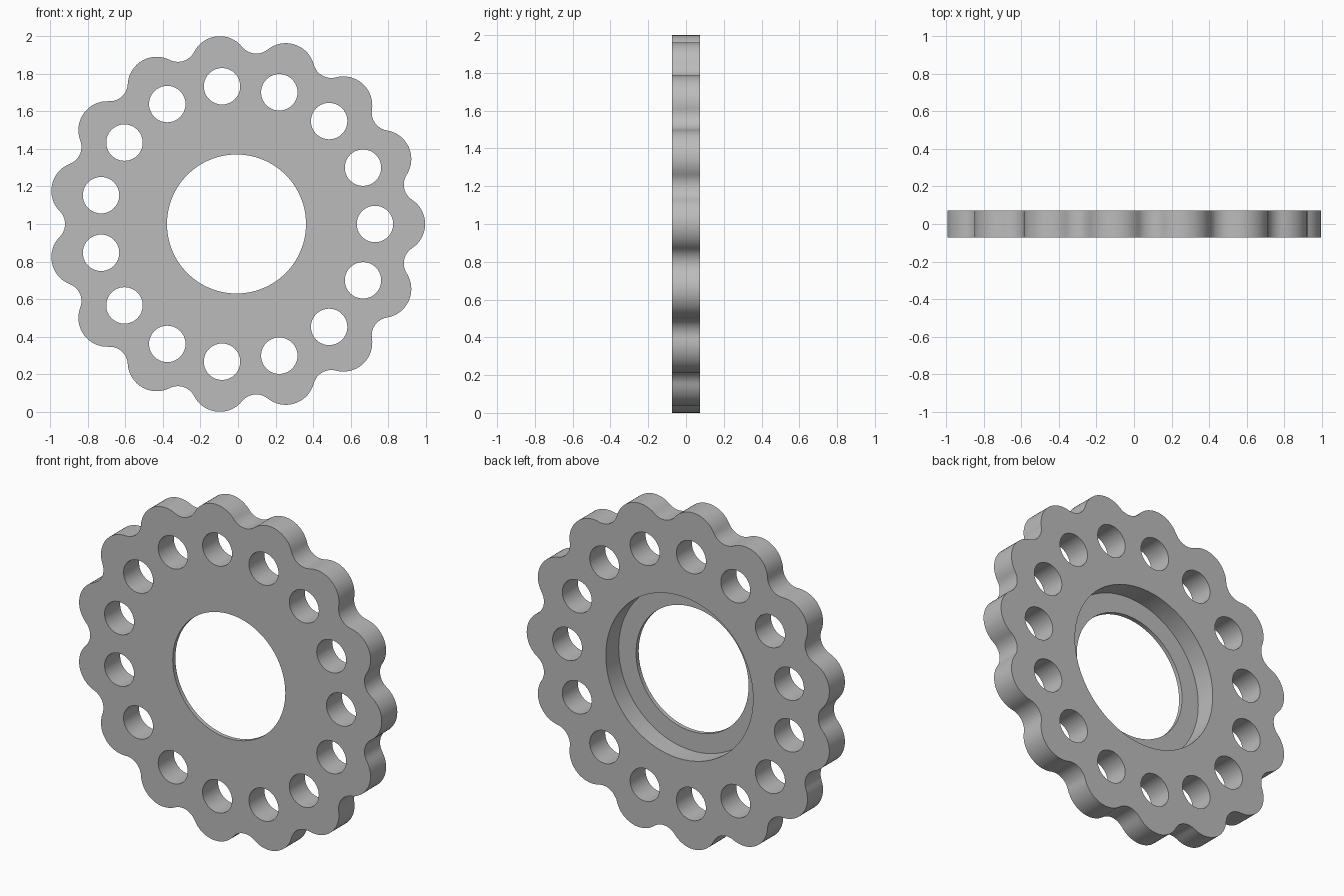
import bpy, bmesh
from math import sin, cos, atan2, hypot, pi, radians

cube = bpy.data.objects.get("Cube")
if cube:
    bpy.data.objects.remove(cube, do_unlink=True)

# Dimensions
COUNT = 15
STEP = 2 * pi / COUNT
CX, CZ = -0.008, 1.0
FRONT, BACK = -0.073, 0.073
FLOOR = FRONT + 0.025          # floor of the rear recess
BORE_R, RECESS_R = 0.37, 0.484
BOLT_D, BOLT_R = 0.737, 0.097
LOBE_D, LOBE_R = 0.85, 0.154
VALLEY_D = 1.009               # centres of the concave arcs between lobes


def arc(dist, angle, radius, start, end, n):
    """Points on an arc whose centre lies at polar position (dist, angle)."""
    return [(CX + dist * cos(angle) + radius * cos(start + (end - start) * i / n),
             CZ + dist * sin(angle) + radius * sin(start + (end - start) * i / n))
            for i in range(n)]


def circle(dist, angle, radius, n):
    return arc(dist, angle, radius, 0, 2 * pi, n)


def scalloped_outline():
    """Convex lobes joined by tangent concave arcs."""
    dx = VALLEY_D * cos(STEP / 2) - LOBE_D
    dz = VALLEY_D * sin(STEP / 2)
    phi, valley_r = atan2(dz, dx), hypot(dx, dz) - LOBE_R
    pts = []
    for i in range(COUNT):
        a = i * STEP
        pts += arc(LOBE_D, a, LOBE_R, a - phi, a + phi, 16)
        pts += arc(VALLEY_D, a + STEP / 2, valley_r,
                   a + phi + pi, a + STEP - phi + pi, 12)
    return pts


bm = bmesh.new()


def loop(points, y):
    verts = [bm.verts.new((x, y, z)) for x, z in points]
    edges = [bm.edges.new((v, verts[i - 1])) for i, v in enumerate(verts)]
    return verts, edges


def wall(a, b):
    for i in range(len(a)):
        bm.faces.new((a[i - 1], a[i], b[i], b[i - 1]))


def cap(loops, direction):
    """Fill a flat face bounded by an outline and its holes."""
    edges = [e for _, es in loops for e in es]
    bmesh.ops.triangle_fill(bm, use_beauty=True, use_dissolve=False,
                            edges=edges, normal=(0, direction, 0))


# Flat faces: front, back and recess floor
through = [scalloped_outline()]
through += [circle(BOLT_D, i * STEP, BOLT_R, 40) for i in range(COUNT)]
bore = circle(0, 0, BORE_R, 96)
recess = circle(0, 0, RECESS_R, 96)

front = [loop(p, FRONT) for p in through]
back = [loop(p, BACK) for p in through]
bore_front, bore_floor = loop(bore, FRONT), loop(bore, FLOOR)
recess_floor, recess_back = loop(recess, FLOOR), loop(recess, BACK)

cap(front + [bore_front], -1)
cap(back + [recess_back], 1)

# Side walls, bolt holes, bore lip and recess
for f, b in zip(front, back):
    wall(f[0], b[0])
wall(bore_front[0], bore_floor[0])
wall(bore_floor[0], recess_floor[0])
wall(recess_floor[0], recess_back[0])

bmesh.ops.recalc_face_normals(bm, faces=bm.faces[:])
mesh = bpy.data.meshes.new("scalloped_ring_plate")
bm.to_mesh(mesh)
bm.free()

# Material
mat = bpy.data.materials.new("plain grey")
mat.use_nodes = True
grey = (0.5, 0.5, 0.5, 1)
mat.diffuse_color = grey
mat.node_tree.nodes["Principled BSDF"].inputs["Base Color"].default_value = grey
mesh.materials.append(mat)

plate = bpy.data.objects.new("scalloped_ring_plate", mesh)
bpy.context.collection.objects.link(plate)
bpy.ops.object.select_all(action='DESELECT')
plate.select_set(True)
bpy.context.view_layer.objects.active = plate
bpy.ops.object.shade_smooth_by_angle(angle=radians(30))
